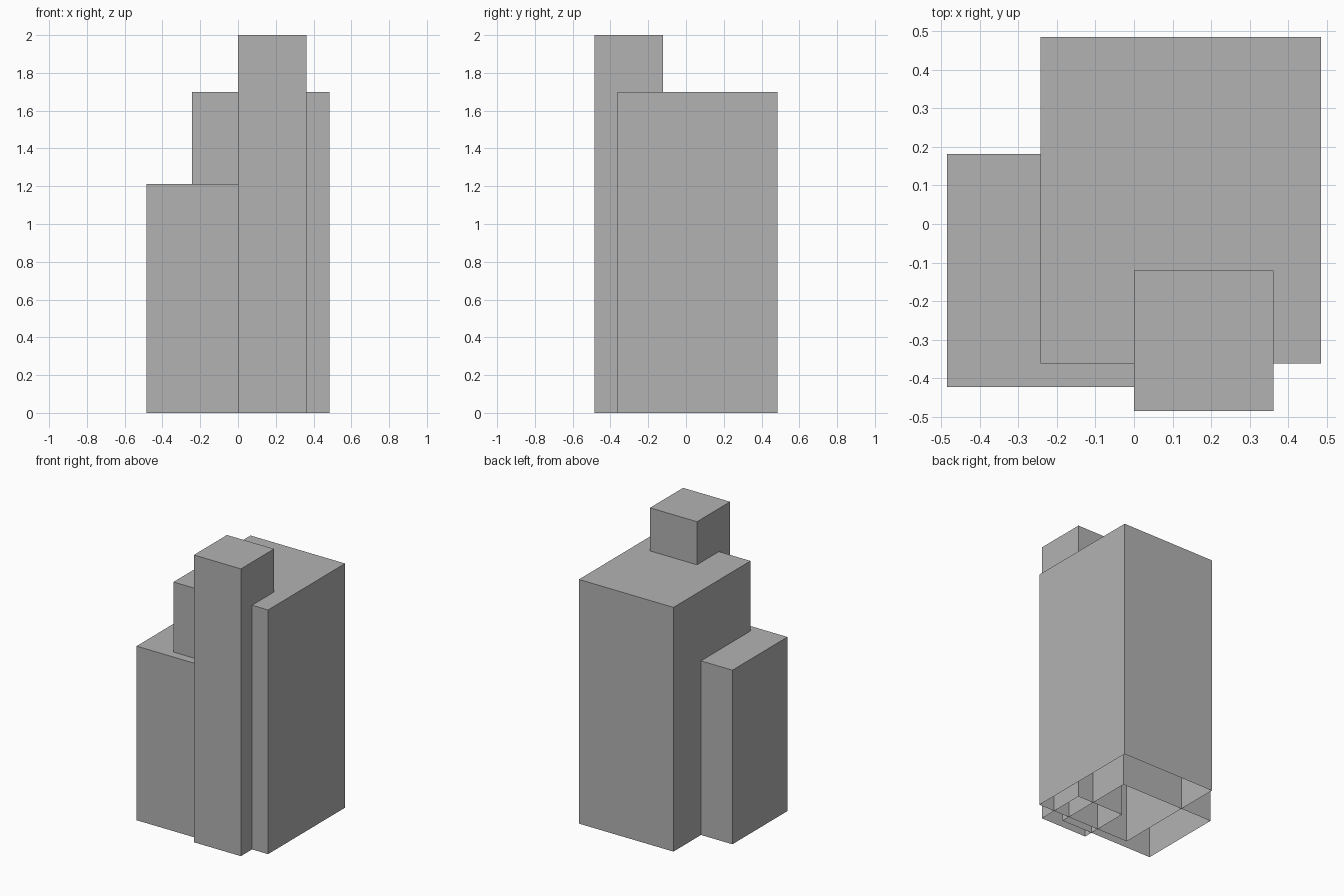
import bpy
import bmesh

default = bpy.data.objects.get("Cube")
if default:
    bpy.data.objects.remove(default, do_unlink=True)

# One grey for the whole model
grey = bpy.data.materials.new("plain grey")
grey.use_nodes = True
grey.diffuse_color = (0.45, 0.45, 0.45, 1)
grey.node_tree.nodes["Principled BSDF"].inputs["Base Color"].default_value = (0.45, 0.45, 0.45, 1)


def open_block(name, x, y, height):
    """Upright box standing on the ground, open underneath."""
    bm = bmesh.new()
    bmesh.ops.create_cube(bm, size=1)
    bm.normal_update()
    floor = [f for f in bm.faces if f.normal.z < -0.5]
    bmesh.ops.delete(bm, geom=floor, context="FACES_ONLY")
    for v in bm.verts:
        v.co.x = x[v.co.x > 0]
        v.co.y = y[v.co.y > 0]
        v.co.z = height if v.co.z > 0 else 0
    mesh = bpy.data.meshes.new(name)
    bm.to_mesh(mesh)
    bm.free()
    mesh.materials.append(grey)
    bpy.context.collection.objects.link(bpy.data.objects.new(name, mesh))


# Three overlapping building volumes
open_block("main_block", (-0.243, 0.485), (-0.362, 0.485), 1.70)
open_block("low_wing", (-0.485, 0.24), (-0.423, 0.182), 1.212)
open_block("front_tower", (0.0, 0.362), (-0.485, -0.121), 2.0)
